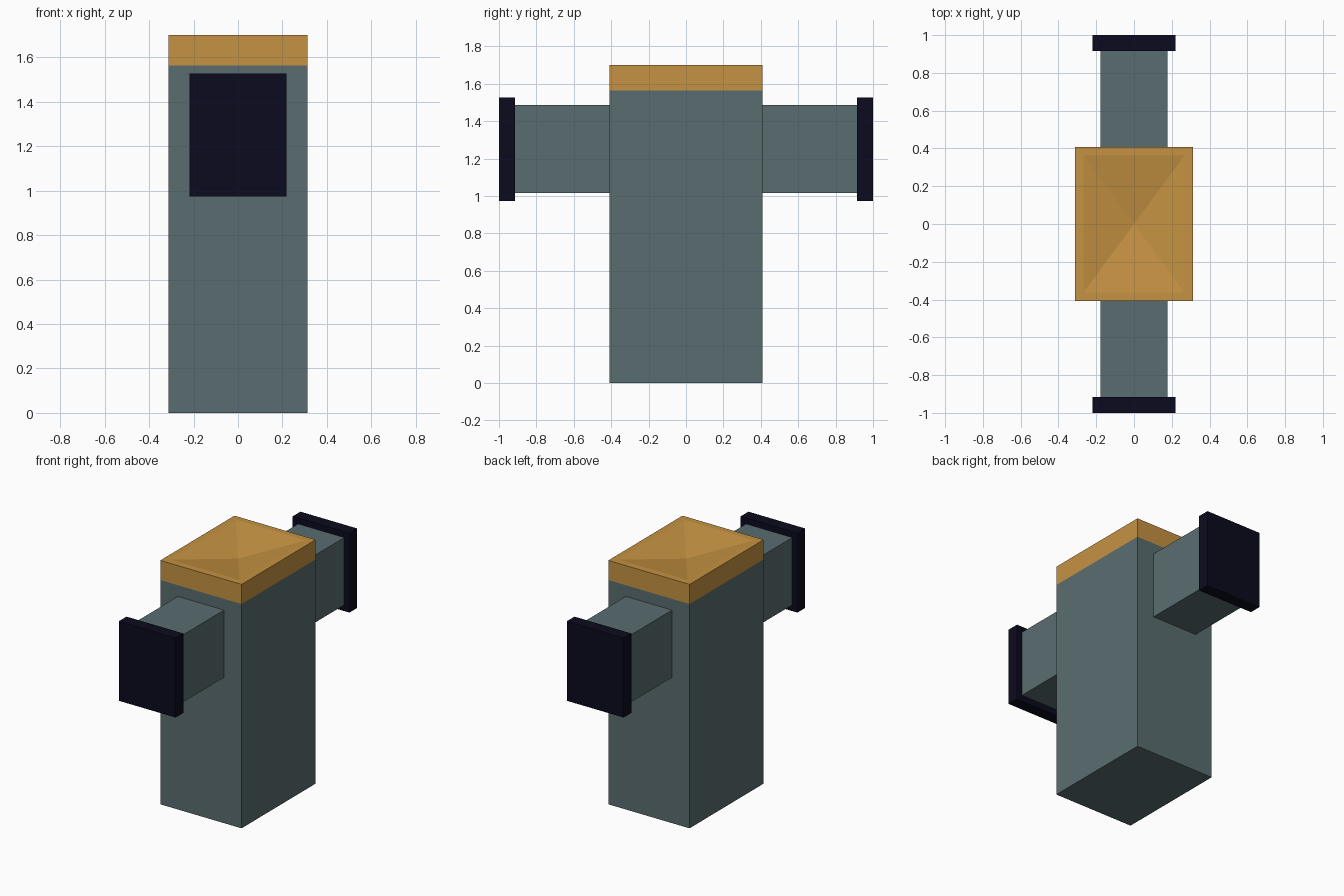
import bpy, bmesh
from mathutils import Vector

if "Cube" in bpy.data.objects:
    bpy.data.objects.remove(bpy.data.objects["Cube"])


def material(name, rgb):
    m = bpy.data.materials.new(name)
    m.diffuse_color = (*rgb, 1)
    m.use_nodes = True
    m.node_tree.nodes["Principled BSDF"].inputs["Base Color"].default_value = m.diffuse_color
    return m


GREY = material("slate grey", (0.100, 0.153, 0.163))
ORANGE = material("amber", (0.560, 0.287, 0.054))
NAVY = material("dark navy", (0.0033, 0.0033, 0.0130))


def box(name, lo, hi, mat, open_side=None, dished=False):
    """Box between two corners; open_side drops the face hidden by a neighbour."""
    lo, hi = Vector(lo), Vector(hi)
    bm = bmesh.new()
    bmesh.ops.create_cube(bm, size=1)
    for v in bm.verts:
        v.co = Vector((lo[i] + hi[i]) / 2 + v.co[i] * (hi[i] - lo[i]) for i in range(3))
    bm.normal_update()
    if open_side:
        hidden = [f for f in bm.faces if f.normal.dot(Vector(open_side)) > 0.9]
        bmesh.ops.delete(bm, geom=hidden, context='FACES')
    if dished:
        # Rim around a shallow sunken pyramid
        top = [f for f in bm.faces if f.normal.z > 0.9]
        bmesh.ops.inset_region(bm, faces=top, thickness=0.063)
        centre = bmesh.ops.poke(bm, faces=top)["verts"][0]
        centre.co.z -= 0.06
    me = bpy.data.meshes.new(name)
    bm.to_mesh(me)
    bm.free()
    me.materials.append(mat)
    ob = bpy.data.objects.new(name, me)
    bpy.context.collection.objects.link(ob)
    return ob


# Upright body and its dished cap
box("body", (-0.313, -0.408, 0), (0.313, 0.408, 1.563), GREY, (0, 0, 1))
box("cap", (-0.313, -0.408, 1.563), (0.313, 0.408, 1.70), ORANGE, (0, 0, -1), dished=True)

# Front and back arms with end plates
for side, s in (("front", -1), ("back", 1)):
    y0, y1, y2 = s * 0.408, s * 0.915, s * 1.0
    box(side + "_arm", (-0.178, min(y0, y1), 1.015), (0.178, max(y0, y1), 1.485),
        GREY, (0, -s, 0))
    box(side + "_end_plate", (-0.219, min(y1, y2), 0.973), (0.219, max(y1, y2), 1.527), NAVY)
